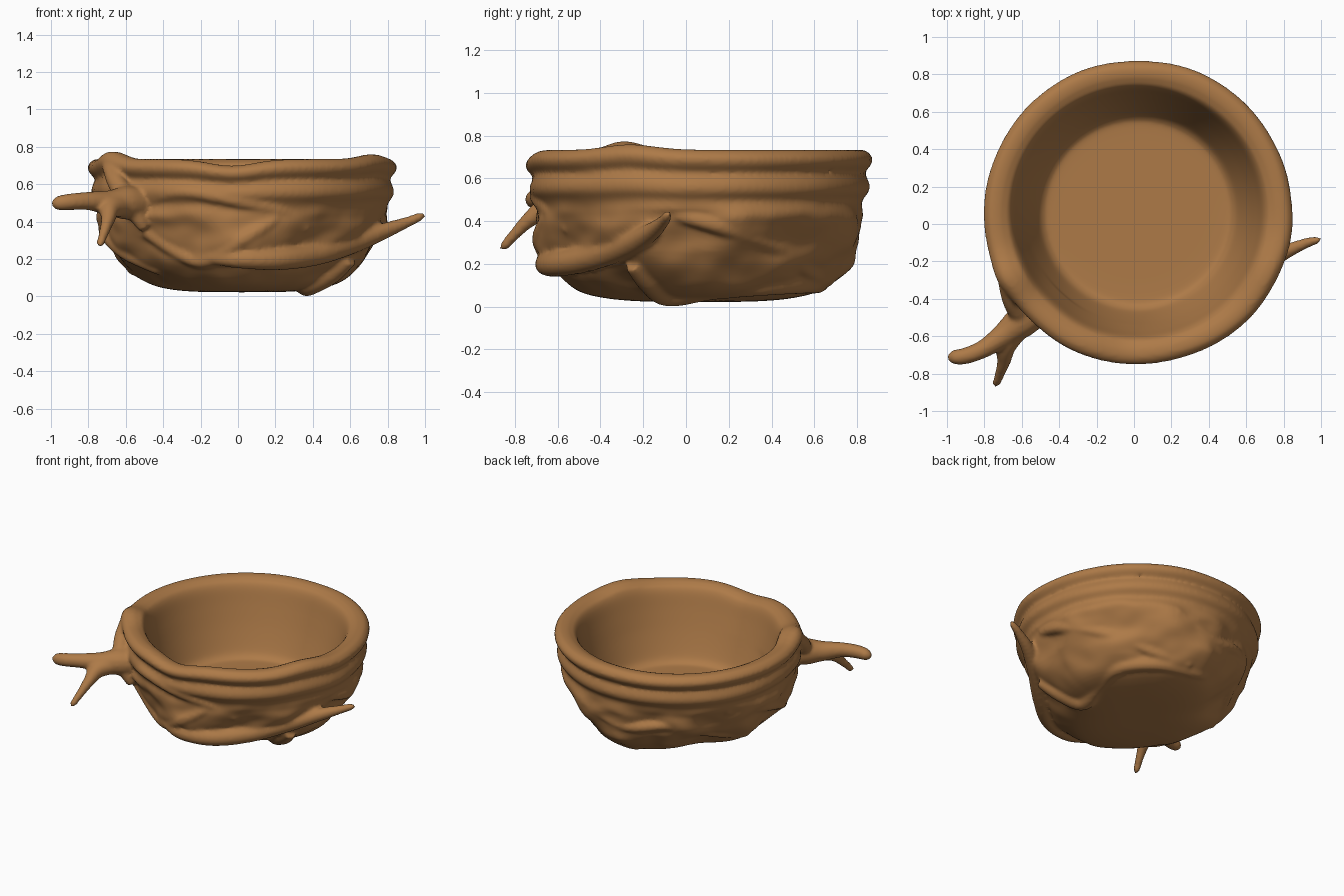
import bpy, bmesh, math
from mathutils import Vector, noise

if "Cube" in bpy.data.objects:
    bpy.data.objects.remove(bpy.data.objects["Cube"])

CX, CY = 0.02, 0.06
OUTER = [(0, .022), (.25, .025), (.42, .042), (.54, .08), (.645, .165), (.715, .26), (.75, .36),
         (.765, .44), (.77, .495), (.80, .535), (.805, .57), (.79, .61), (.785, .63),
         (.815, .665), (.82, .70), (.785, .732), (.735, .732)]
INNER = [(.69, .712), (.667, .67), (.635, .56), (.59, .42), (.535, .28), (.505, .24), (.465, .228),
         (.25, .226), (0, .226)]

def bump(deg, centre, width):
    d = (deg - centre + 180) % 360 - 180
    return math.exp(-(d / width) ** 2)

def spline(pts, n=8):
    # smooth interpolation through tuples of any length
    out = []
    for i in range(len(pts) - 1):
        a, b, c, d = (pts[max(0, min(len(pts) - 1, j))] for j in (i - 1, i, i + 1, i + 2))
        for k in range(n):
            t = k / n
            out.append(tuple(.5 * (2 * q + (r - p) * t + (2 * p - 5 * q + 4 * r - s) * t * t
                                   + (3 * q - p - 3 * r + s) * t ** 3) for p, q, r, s in zip(a, b, c, d)))
    return out + [pts[-1]]

def outer_radius(z):
    for (r0, z0), (r1, z1) in zip(OUTER[1:], OUTER[2:]):
        if z0 <= z <= z1:
            return r0 + (r1 - r0) * (z - z0) / max(z1 - z0, 1e-6)
    return .8

def place(deg, r, z, outside):
    a = math.radians(deg)
    low = max(0, min(1, (.44 - z) / .24)) * min(1, r / .5)
    if outside:
        r += .05 * low * abs(math.sin(a))                        # fuller front and back
        r -= low * (.11 * bump(deg, 312, 30) + .125 * bump(deg, 138, 30)
                    + .065 * bump(deg, 45, 25) + .04 * bump(deg, 225, 25))  # narrower diagonals
        body = max(0, min(1, (z - .03) / .1, (.50 - z) / .08))
        p = Vector((math.cos(a) * 2.6, math.sin(a) * 2.6, z * 5.5))
        r += body * (.05 * noise.noise(p) + .015 * noise.noise(p * 2.2))
        r += .008 * noise.noise(p * .9 + Vector((9, 0, 0))) * min(1, r)
    if z > .45:
        if outside:
            r += .015 * bump(deg, 206, 7) + .015 * bump(deg, 350, 14) - .005 * bump(deg, 270, 20)
        r -= .008 * bump(deg, 228, 12)
        z += (z - .45) / .28 * (.04 * bump(deg, 207, 9) + .025 * bump(deg, 335, 13)
                                - .035 * bump(deg, 266, 13))
    return Vector((CX + r * math.cos(a), CY + .993 * r * math.sin(a), z))

bm = bmesh.new()

# Bowl: lathed shell with an uneven outside and a smooth hollow
N = 144
prof = [(r, z, True) for r, z in spline(OUTER, 4)] + [(r, z, False) for r, z in spline(INNER, 4)]
bottom = bm.verts.new((CX, CY, prof[0][1]))
floor = bm.verts.new((CX, CY, prof[-1][1]))
rings = [[bm.verts.new(place(360 * i / N, max(r, .01), z, o)) for i in range(N)] for r, z, o in prof[1:-1]]
for i in range(N):
    j = (i + 1) % N
    bm.faces.new((bottom, rings[0][j], rings[0][i]))
    bm.faces.new((floor, rings[-1][i], rings[-1][j]))
    for a, b in zip(rings, rings[1:]):
        bm.faces.new((a[i], a[j], b[j], b[i]))

def tube(pts, n=10):
    # tapered limb from (x, y, z, radius) points
    pts = spline(pts, n)
    prev = []
    for k, (x, y, z, rad) in enumerate(pts):
        d = (Vector(pts[min(k + 1, len(pts) - 1)][:3]) - Vector(pts[max(k - 1, 0)][:3])).normalized()
        s = d.cross(Vector((.1, .2, 1))).normalized()
        u = s.cross(d)
        ring = [bm.verts.new(Vector((x, y, z)) + rad * (math.cos(t) * s + math.sin(t) * u))
                for t in (math.tau * i / 14 for i in range(14))]
        if prev:
            for i in range(14):
                j = (i + 1) % 14
                bm.faces.new((prev[i], prev[j], ring[j], ring[i]))
        else:
            bm.faces.new(ring[::-1])
        prev = ring
    bm.faces.new(prev)

def root(pts):
    # root hugging the bowl from (degrees, height, radius) points
    out = []
    for deg, z, rad in pts:
        p = place(deg, outer_radius(z) - rad * .7, z, True)
        out.append((p.x, p.y, p.z, rad))
    tube(out)

# Forked branch on the front left
tube([(-.51, -.46, .50, .08), (-.60, -.52, .50, .09), (-.69, -.59, .50, .068),
      (-.80, -.665, .51, .05), (-.90, -.705, .505, .045), (-.965, -.712, .498, .038), (-.998, -.715, .497, .012)])
tube([(-.60, -.54, .49, .06), (-.68, -.64, .47, .058), (-.695, -.73, .41, .038),
      (-.72, -.81, .33, .026), (-.735, -.85, .285, .022), (-.738, -.868, .268, .008)])
tube([(-.69, -.30, .70, .04), (-.65, -.42, .61, .05), (-.58, -.51, .50, .055), (-.50, -.51, .36, .03)])

# Long root sweeping round the front right into a free twig
tube([(-.20, -.58, .21, .03), (0, -.655, .20, .05), (.22, -.60, .20, .06), (.42, -.45, .225, .06),
      (.61, -.28, .285, .058), (.77, -.17, .345, .045), (.90, -.11, .395, .03), (.97, -.088, .425, .023),
      (1.0, -.08, .44, .009)])

# Roots wrapped round the sides
root([(222, .50, .05), (245, .56, .04), (265, .53, .04), (285, .46, .045), (300, .36, .03)])
root([(225, .35, .04), (250, .19, .04), (270, .30, .045), (285, .42, .03)])
root([(352, .43, .035), (10, .37, .045), (35, .27, .04), (60, .17, .04), (85, .12, .03)])
root([(70, .40, .03), (95, .30, .04), (120, .34, .035), (150, .22, .04), (175, .14, .03)])
root([(150, .43, .03), (180, .36, .04), (205, .24, .04), (222, .14, .03)])

# Knobbly foot root underneath
tube([(.60, -.25, .20, .04), (.49, -.17, .12, .06), (.37, -.08, .060, .06), (.40, .12, .08, .05),
      (.43, .36, .10, .05), (.25, .55, .11, .05), (.0, .62, .115, .05), (-.12, .60, .13, .03)])

bmesh.ops.recalc_face_normals(bm, faces=bm.faces)
mesh = bpy.data.meshes.new("root_bowl")
bm.to_mesh(mesh)
bm.free()
bowl = bpy.data.objects.new("root_bowl", mesh)
bpy.context.collection.objects.link(bowl)

# Fuse all parts into one soft carved surface
rm = bowl.modifiers.new("fuse", 'REMESH')
rm.mode = 'VOXEL'
rm.voxel_size = .013
rm.use_smooth_shade = True
sm = bowl.modifiers.new("soften", 'SMOOTH')
sm.factor = .5
sm.iterations = 5

wood = bpy.data.materials.new("warm brown wood")
wood.diffuse_color = (.42, .195, .064, 1)
wood.use_nodes = True
wood.node_tree.nodes["Principled BSDF"].inputs["Base Color"].default_value = wood.diffuse_color
mesh.materials.append(wood)
for p in mesh.polygons:
    p.use_smooth = True
